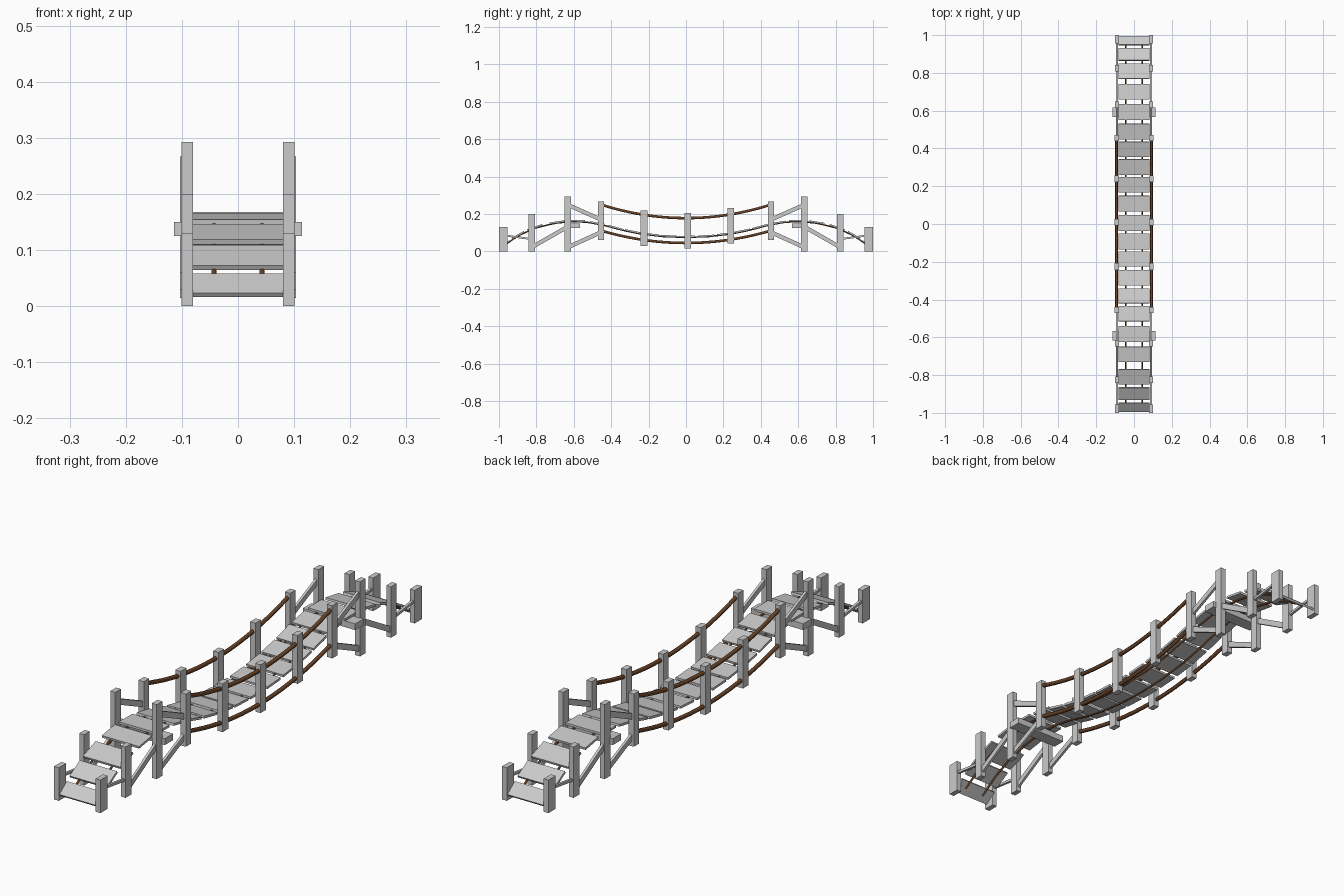
import bpy
from math import atan2
from mathutils import Vector, Matrix

if "Cube" in bpy.data.objects:
    bpy.data.objects.remove(bpy.data.objects["Cube"])

brown = bpy.data.materials.new("rope_brown")
brown.diffuse_color = (0.14, 0.055, 0.02, 1)
brown.use_nodes = True
brown.node_tree.nodes["Principled BSDF"].inputs["Base Color"].default_value = brown.diffuse_color


def box(name, loc, size, tilt=0.0):
    bpy.ops.mesh.primitive_cube_add(size=1)
    o = bpy.context.object
    o.name = name
    o.data.transform(Matrix.Diagonal((*size, 1)))
    o.location = loc
    o.rotation_euler = (tilt, 0, 0)
    return o


def beam(name, x, a, b, width, height):
    dy, dz = b[0] - a[0], b[1] - a[1]
    return box(name, (x, (a[0] + b[0]) / 2, (a[1] + b[1]) / 2),
               (width, (dy * dy + dz * dz) ** 0.5, height), atan2(dz, dy))


def rope(name, x, pts, radius):
    cu = bpy.data.curves.new(name, 'CURVE')
    cu.dimensions = '3D'
    cu.bevel_depth = radius
    cu.bevel_resolution = 1
    cu.use_fill_caps = True
    sp = cu.splines.new('POLY')
    sp.points.add(len(pts) - 1)
    for p, (y, z) in zip(sp.points, pts):
        p.co = (x, y, z, 1)
    o = bpy.data.objects.new(name, cu)
    bpy.context.collection.objects.link(o)
    cu.materials.append(brown)


# deck height profile, by distance from the middle
PROFILE = [(0, .079), (.12, .083), (.24, .097), (.34, .117), (.44, .144), (.53, .160),
           (.6, .164), (.7, .155), (.81, .128), (.9, .086), (.972, .036), (1.1, -.07)]


def deck(y):
    y = abs(y)
    for (a, za), (b, zb) in zip(PROFILE, PROFILE[1:]):
        if y <= b:
            return za + (zb - za) * (y - a) / (b - a)


# planks
for y, length in [(-.970, .058), (-.898, .074), (-.808, .085), (-.69, .082), (-.583, .085),
                  (-.475, .08), (-.38, .08), (-.285, .083), (-.185, .08), (-.093, .083),
                  (.005, .083), (.108, .083), (.208, .083), (.302, .083), (.395, .083),
                  (.49, .083), (.592, .085), (.70, .082), (.808, .085), (.898, .074), (.970, .058)]:
    tilt = atan2(deck(y + .04) - deck(y - .04), .08)
    box("plank", (0, y, deck(y)), (.162, length, .009), tilt)

# cross beams under the deck
for s in (-1, 1):
    box("cross_beam", (0, s * .592, .138), (.228, .052, .025))

# posts: y, bottom, top, depth, outer x
POSTS = [(.977, 0, .13, .045, .101), (.825, 0, .2, .035, .101), (.632, 0, .293, .035, .101),
         (.455, .06, .267, .033, .103)]
mid_posts = [(-.225, .03, .22, .036, .103), (.01, .015, .205, .034, .103), (.24, .042, .232, .034, .103)]
all_posts = [(s * p[0], *p[1:]) for s in (-1, 1) for p in POSTS] + mid_posts
for side in (-1, 1):
    for y, z0, z1, d, xo in all_posts:
        box("post", (side * (xo + .08) / 2, y, (z0 + z1) / 2), (xo - .08, d, z1 - z0))
    # braces between the end posts
    x = side * .091
    for s in (-1, 1):
        beam("upper_brace", x, (s * .632, .249), (s * .455, .170), .010, .022)
        beam("lower_brace", x, (s * .632, .022), (s * .455, .102), .010, .022)
        beam("ramp_brace", x, (s * .825, .022), (s * .632, .132), .010, .022)
        beam("end_rail", x, (s * .977, .086), (s * .825, .066), .010, .010)
    # sagging side ropes
    ys = [-.45 + .9 * i / 24 for i in range(25)]
    rope("hand_rope", side * .093, [(y, .178 + .35 * y * y) for y in ys], .008)
    rope("foot_rope", side * .093, [(y, .045 + .32 * y * y) for y in ys], .008)
    # ropes carrying the planks
    ys = [-.97 + 1.94 * i / 48 for i in range(49)]
    rope("deck_rope", side * .043, [(y, deck(y) - .004) for y in ys], .0045)
